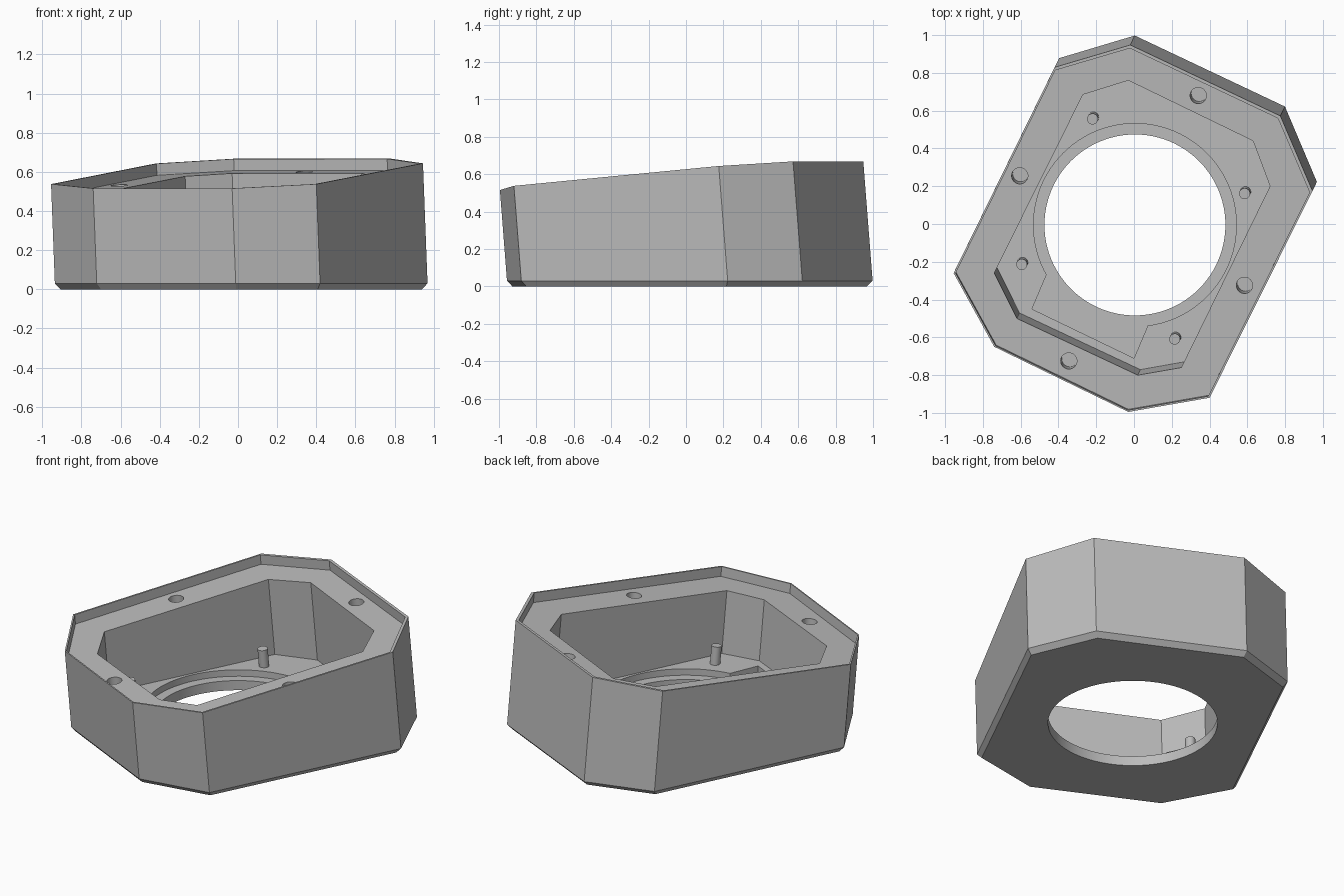
import bpy, bmesh
from mathutils import Vector

if "Cube" in bpy.data.objects:
    bpy.data.objects.remove(bpy.data.objects["Cube"])

# Tilted top plane z = C + A*x + B*y; the walls run perpendicular to it
A, B, C = 0.038, 0.078, 0.594
AXIS = Vector((-A, -B, 1))

OUTER = [(-.03, -.995), (.40, -.92), (.945, .175), (.775, .572),
         (-.02, .948), (-.42, .83), (-.955, -.26), (-.74, -.65)]
OPENING = [(.02, -.80), (.25, -.76), (.72, .20), (.63, .44),
           (-.03, .76), (-.27, .685), (-.74, -.26), (-.62, -.50)]
LEDGE = -0.06      # ledge depth under the rim
FLOOR = 0.10       # inside floor height
RECESS = 0.06      # stepped seat around the hole

grey = bpy.data.materials.new("grey plastic")
grey.diffuse_color = (0.5, 0.5, 0.5, 1)
grey.use_nodes = True
grey.node_tree.nodes["Principled BSDF"].inputs["Base Color"].default_value = grey.diffuse_color


def on_plane(p, offset=0.0):
    return Vector((p[0], p[1], C + A * p[0] + B * p[1] + offset))


def at_height(v, z):
    return v + AXIS * (z - v.z)


def scaled(pts, s):
    return [(x * s, y * s) for x, y in pts]


def loft(name, loops):
    """Closed solid through a stack of matching loops."""
    bm = bmesh.new()
    rings = [[bm.verts.new(v) for v in loop] for loop in loops]
    n = len(rings[0])
    bm.faces.new(rings[0][::-1])
    bm.faces.new(rings[-1])
    for lo, hi in zip(rings, rings[1:]):
        for i in range(n):
            j = (i + 1) % n
            bm.faces.new((lo[i], lo[j], hi[j], hi[i]))
    bmesh.ops.recalc_face_normals(bm, faces=bm.faces)
    me = bpy.data.meshes.new(name)
    bm.to_mesh(me)
    bm.free()
    me.materials.append(grey)
    ob = bpy.data.objects.new(name, me)
    bpy.context.collection.objects.link(ob)
    return ob


def cylinder(name, base, direction, radius, length, sides=32):
    bpy.ops.mesh.primitive_cylinder_add(vertices=sides, radius=radius, depth=length)
    ob = bpy.context.object
    ob.name = name
    d = Vector(direction).normalized()
    ob.rotation_euler = d.to_track_quat('Z', 'Y').to_euler()
    ob.location = Vector(base) + d * length / 2
    ob.data.materials.append(grey)
    return ob


def cut(target, cutter):
    cutter.hide_render = True
    bpy.context.view_layer.objects.active = target
    mod = target.modifiers.new("cut", 'BOOLEAN')
    mod.operation, mod.solver, mod.object = 'DIFFERENCE', 'EXACT', cutter
    bpy.ops.object.modifier_apply(modifier=mod.name)
    bpy.data.objects.remove(cutter)


def smooth(ob):
    bpy.ops.object.select_all(action='DESELECT')
    ob.select_set(True)
    bpy.context.view_layer.objects.active = ob
    bpy.ops.object.shade_smooth_by_angle(angle=0.45)


# Housing body with a chamfered foot
top = [on_plane(p) for p in OUTER]
foot = [at_height(v, 0.03) for v in top]
base = [Vector((v.x * .97, v.y * .97, 0)) for v in foot]
housing = loft("housing", [base, foot, top])

# Thin raised rim around the ledge
rim = [on_plane(p, LEDGE) for p in scaled(OUTER, .986)]
cut(housing, loft("rim_cutter", [rim, [v + AXIS * .3 for v in rim]]))

# Main cavity down to the flat floor
mouth = [on_plane(p, LEDGE) for p in OPENING]
cut(housing, loft("cavity_cutter", [[at_height(v, FLOOR) for v in mouth],
                                    [v + AXIS * .1 for v in mouth]]))

# Round seat, its front pocket and the through hole
cut(housing, cylinder("seat_cutter", (.005, -.005, RECESS), (0, 0, 1), .537, .12, 96))
pocket = [(-.54, -.45), (0, -.71), (.14, -.38), (-.40, -.12)]
cut(housing, loft("pocket_cutter", [[Vector((x, y, z)) for x, y in pocket]
                                    for z in (RECESS, .17)]))
cut(housing, cylinder("hole_cutter", (.005, -.005, -.1), (0, 0, 1), .479, .4, 96))

# Blind screw holes in the ledge
for x, y in [(.34, .68), (-.605, .255), (.585, -.325), (-.345, -.725)]:
    start = on_plane((x, y), LEDGE) - AXIS * .15
    cut(housing, cylinder("screw_cutter", start, AXIS, .043, .25))
smooth(housing)

# Mounting posts on the floor
for x, y in [(-.215, .565), (.59, .17), (-.59, -.205), (.22, -.60)]:
    smooth(cylinder("mounting_post", (x, y, FLOOR - .01), AXIS, .029, .12, 24))
